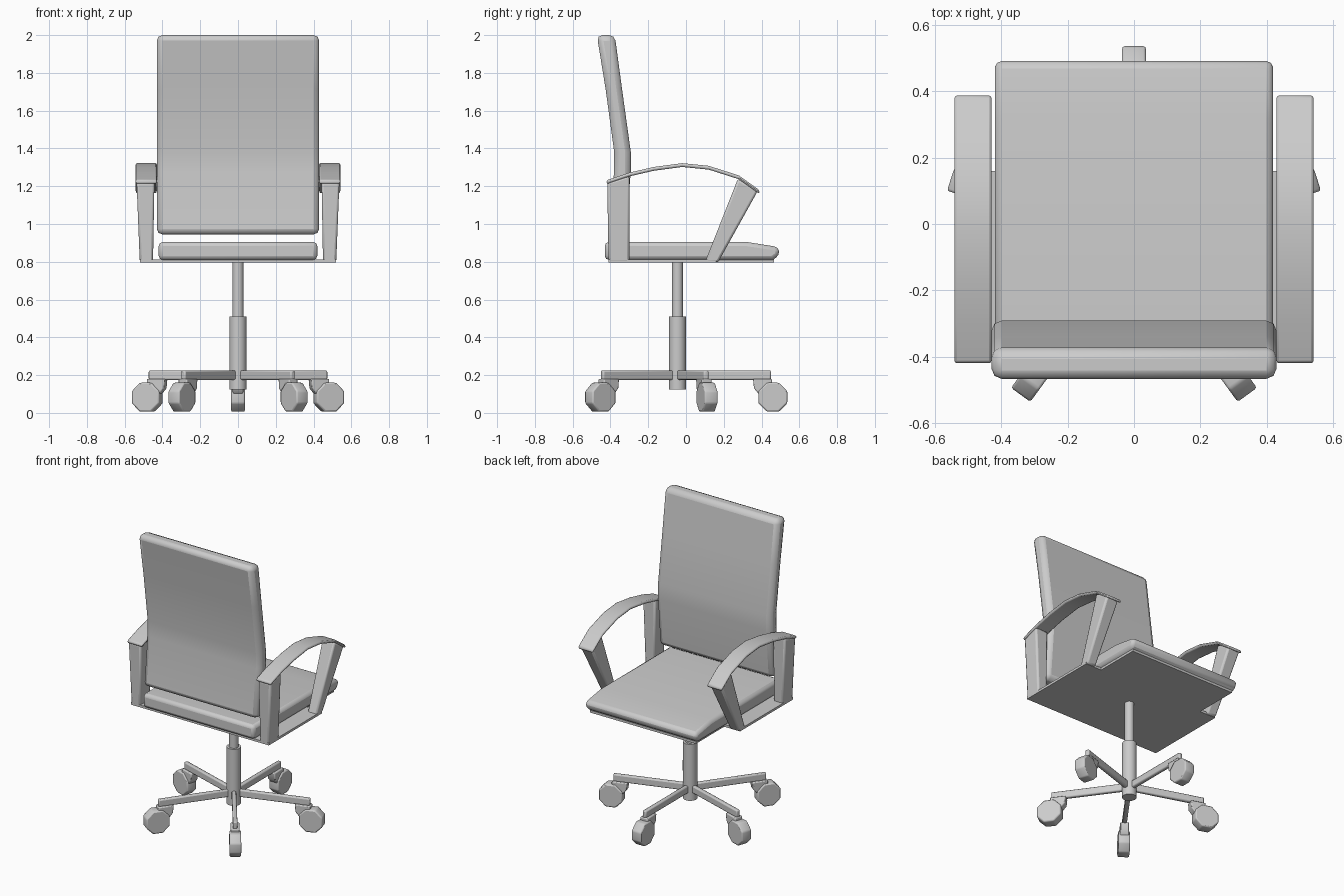
import bpy, bmesh, math
from mathutils import Matrix, Vector

if "Cube" in bpy.data.objects:
    bpy.data.objects.remove(bpy.data.objects["Cube"])

GREY = (0.6, 0.6, 0.6, 1)
mat = bpy.data.materials.new("light_grey")
mat.use_nodes = True
mat.diffuse_color = GREY
mat.node_tree.nodes["Principled BSDF"].inputs["Base Color"].default_value = GREY

CENTRE = Vector((0, -0.045, 0))  # axis of the column


def finish(name, bm, bevel=0, segments=2, angle=35):
    bmesh.ops.recalc_face_normals(bm, faces=bm.faces)
    mesh = bpy.data.meshes.new(name)
    bm.to_mesh(mesh)
    bm.free()
    mesh.materials.append(mat)
    ob = bpy.data.objects.new(name, mesh)
    bpy.context.collection.objects.link(ob)
    if bevel:
        mod = ob.modifiers.new("Bevel", "BEVEL")
        mod.width, mod.segments = bevel, segments
        mod.limit_method, mod.angle_limit = "ANGLE", math.radians(40)
    bpy.ops.object.select_all(action="DESELECT")
    ob.select_set(True)
    bpy.context.view_layer.objects.active = ob
    bpy.ops.object.shade_smooth_by_angle(angle=math.radians(angle))
    return ob


def add_prism(bm, profile, x0, x1):
    """Extrude a (y, z) outline from x0 to x1."""
    a = [bm.verts.new((x0, y, z)) for y, z in profile]
    b = [bm.verts.new((x1, y, z)) for y, z in profile]
    n = len(profile)
    bm.faces.new(a)
    bm.faces.new(b[::-1])
    for i in range(n):
        j = (i + 1) % n
        bm.faces.new((a[i], b[i], b[j], a[j]))
    return a + b


def prism(name, profile, x0, x1, **kw):
    bm = bmesh.new()
    add_prism(bm, profile, x0, x1)
    return finish(name, bm, **kw)


def cylinder(name, radius, z0, z1, sides=16):
    bm = bmesh.new()
    bmesh.ops.create_cone(bm, cap_ends=True, segments=sides, radius1=radius, radius2=radius,
                          depth=z1 - z0, matrix=Matrix.Translation(CENTRE + Vector((0, 0, (z0 + z1) / 2))))
    return finish(name, bm)


def spoke(ob, angle):
    """Turn a part modelled along +y about the column."""
    ob.matrix_world = Matrix.Translation(CENTRE) @ Matrix.Rotation(angle, 4, "Z")


# Seat cushion and backrest
prism("seat_cushion", [(-0.43, 0.81), (0.46, 0.81), (0.495, 0.835), (0.49, 0.878), (0.32, 0.905), (-0.43, 0.905)],
      -0.42, 0.42, bevel=0.025)
prism("backrest", [(-0.415, 0.945), (-0.38, 1.28), (-0.38, 1.38), (-0.425, 1.71), (-0.472, 2.0),
                   (-0.377, 2.0), (-0.338, 1.71), (-0.292, 1.38), (-0.292, 1.28), (-0.32, 0.945)],
      -0.43, 0.43, bevel=0.03)

# Mounting plate under the seat, wide at the arms and narrow at the front
bm = bmesh.new()
outline = [(-0.52, -0.41), (0.52, -0.41), (0.52, 0.16), (0.4, 0.16),
           (0.4, 0.465), (-0.4, 0.465), (-0.4, 0.16), (-0.52, 0.16)]
face = bm.faces.new([bm.verts.new((x, y, 0.795)) for x, y in outline])
top = bmesh.ops.extrude_face_region(bm, geom=[face])["geom"]
bmesh.ops.translate(bm, vec=(0, 0, 0.016), verts=[v for v in top if isinstance(v, bmesh.types.BMVert)])
finish("seat_plate", bm)

# Armrests: posts that widen upwards, and an arched pad
POSTS = {"rear": [(-0.41, 0.797), (-0.3, 0.797), (-0.3, 1.255), (-0.417, 1.22)],
         "front": [(0.1, 0.797), (0.17, 0.797), (0.38, 1.175), (0.275, 1.24)]}
ARCH = [(-0.42, 1.232), (-0.3, 1.272), (-0.17, 1.302), (-0.02, 1.322), (0.12, 1.308),
        (0.28, 1.257), (0.388, 1.18)]
for side, s in (("left", 1), ("right", -1)):
    for place, profile in POSTS.items():
        bm = bmesh.new()
        for v in add_prism(bm, profile, -1, 1):
            t = (v.co.z - 0.797) / 0.45
            v.co.x = s * (0.485 + 0.005 * t) + v.co.x * (0.035 + 0.013 * t)
        finish(f"{side}_{place}_arm_post", bm, bevel=0.012)
    under = [(y, z - 0.02) for y, z in ARCH]
    prism(f"{side}_arm_pad", ARCH + under[::-1], s * 0.43, s * 0.542, bevel=0.008)

# Column
cylinder("gas_lift", 0.029, 0.45, 0.8)
cylinder("column_sleeve", 0.045, 0.125, 0.51)

# Five-spoke base with casters
for i in range(5):
    angle = i * math.tau / 5
    leg = prism(f"base_leg_{i + 1}", [(0, 0.175), (0.495, 0.175), (0.495, 0.225), (0, 0.225)],
                -0.014, 0.014, bevel=0.008)
    spoke(leg, angle)

    bm = bmesh.new()
    bmesh.ops.create_cone(bm, cap_ends=True, segments=8, radius1=0.083, radius2=0.083, depth=0.072,
                          matrix=Matrix.Translation((0, 0.505, 0.083)) @ Matrix.Rotation(math.pi / 2, 4, "Y")
                          @ Matrix.Rotation(math.pi / 8, 4, "Z"))
    spoke(finish(f"caster_wheel_{i + 1}", bm, bevel=0.008, angle=50), angle)

    fork = prism(f"caster_fork_{i + 1}", [(0.4, 0.18), (0.5, 0.18), (0.5, 0.1), (0.43, 0.1), (0.405, 0.13)],
                 -0.028, 0.028, bevel=0.006)
    spoke(fork, angle)
